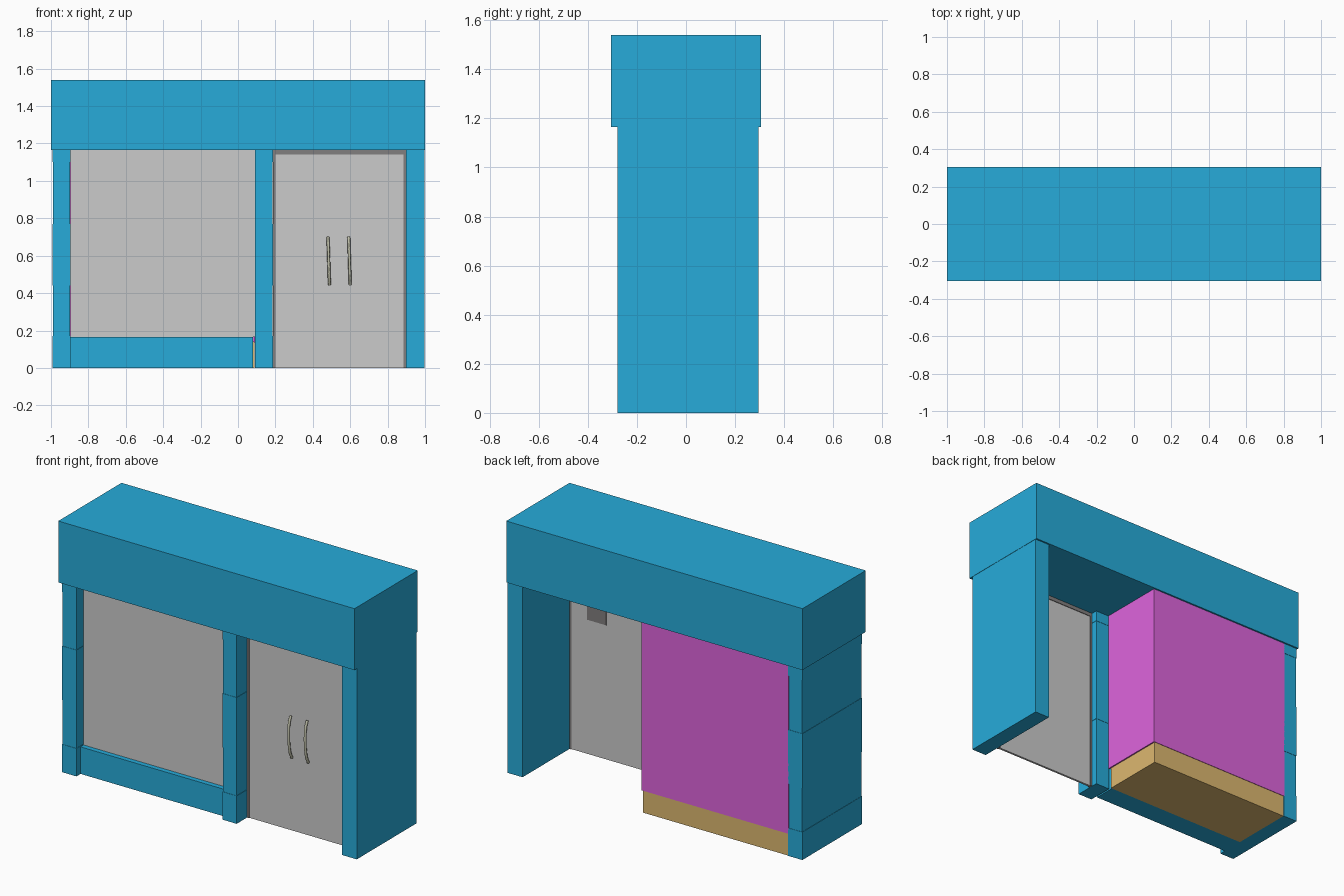
import bpy, math
from mathutils import Vector

if "Cube" in bpy.data.objects:
    bpy.data.objects.remove(bpy.data.objects["Cube"])


def material(name, rgb):
    m = bpy.data.materials.new(name)
    m.diffuse_color = (*rgb, 1)
    m.use_nodes = True
    m.node_tree.nodes["Principled BSDF"].inputs["Base Color"].default_value = m.diffuse_color
    return m


BLUE = material("blue_paint", (0.02, 0.41, 0.70))
PINK = material("pink_lining", (0.73, 0.13, 0.72))
TAN = material("tan_wood", (0.72, 0.48, 0.16))
DARK = material("dark_grey", (0.22, 0.21, 0.21))
METAL = material("handle_metal", (0.50, 0.50, 0.38))


def box(name, x, y, z, mat=None):
    """Box from (min, max) ranges on each axis."""
    bpy.ops.mesh.primitive_cube_add(
        size=1, location=[(a + b) / 2 for a, b in (x, y, z)])
    o = bpy.context.object
    o.name = name
    o.scale = [b - a for a, b in (x, y, z)]
    bpy.ops.object.transform_apply(location=False, rotation=False, scale=True)
    if mat:
        o.data.materials.append(mat)
    return o


def block_stack(name, x, y):
    """Pillar of stacked blocks; every other one is a hair smaller."""
    levels = [0, 0.17, 0.44, 0.77, 1.10, 1.165]
    for i, (lo, hi) in enumerate(zip(levels, levels[1:])):
        e = 0.002 * (i % 2)
        box(f"{name}_block_{i + 1}", (x[0] + e, x[1] - e),
            (y[0] + e, y[1] - e), (lo, hi), BLUE)


# Header fascia
box("header", (-1, 1), (-0.305, 0.305), (1.165, 1.54), BLUE)

# Side walls and middle pillar
box("right_wall", (0.897, 0.998), (-0.28, 0.295), (0, 1.165), BLUE)
block_stack("left_wall", (-0.992, -0.895), (-0.28, 0.295))
block_stack("middle_pillar", (0.09, 0.187), (-0.28, -0.12))

# Display window: sill, pane, floor and lining
box("window_sill", (-0.895, 0.08), (-0.24, -0.105), (0, 0.165), BLUE)
box("window_pane", (-0.895, 0.09), (-0.21, -0.20), (0.165, 1.165))
box("display_floor", (-0.9, 0.087), (-0.105, 0.292), (0, 0.14), TAN)
box("display_back", (-0.9, 0.095), (0.285, 0.295), (0.135, 1.165), PINK)
box("display_side", (0.085, 0.095), (-0.12, 0.285), (0.135, 1.165), PINK)
box("display_left_side", (-0.897, -0.887), (-0.195, 0.285), (0.14, 1.165), PINK)

# Door with its frame and inside plate
box("door", (0.20, 0.885), (-0.175, -0.162), (0, 1.142))
box("door_frame_left", (0.187, 0.20), (-0.18, -0.158), (0, 1.165), DARK)
box("door_frame_right", (0.885, 0.897), (-0.18, -0.158), (0, 1.165), DARK)
box("door_frame_top", (0.20, 0.885), (-0.18, -0.158), (1.142, 1.165), DARK)
box("door_plate", (0.65, 0.78), (-0.162, -0.158), (0.82, 0.95), DARK)

# Door handles: slim bowed bars
for side, x in (("left", 0.485), ("right", 0.596)):
    curve = bpy.data.curves.new(f"{side}_handle", 'CURVE')
    curve.dimensions = '3D'
    curve.bevel_depth = 0.008
    curve.bevel_resolution = 1
    curve.use_fill_caps = True
    spline = curve.splines.new('POLY')
    n = 8
    spline.points.add(n)
    for i, p in enumerate(spline.points):
        t = i / n
        p.co = (x + 0.004 - 0.008 * t,
                -0.178 - 0.026 * math.sin(math.pi * t) ** 0.5,
                0.445 + 0.255 * t, 1)
    curve.materials.append(METAL)
    handle = bpy.data.objects.new(f"{side}_handle", curve)
    bpy.context.collection.objects.link(handle)
